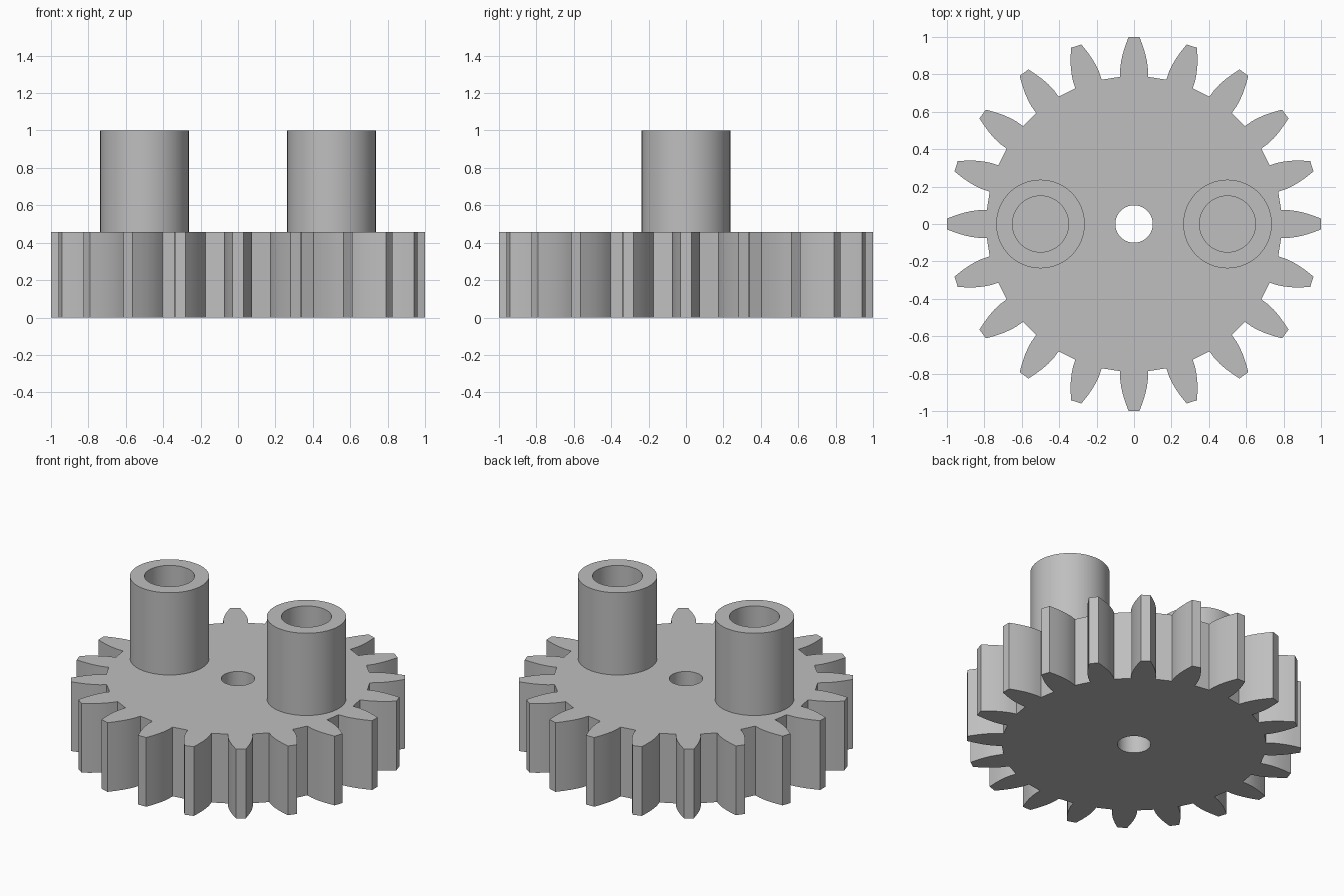
import bpy
import bmesh
from math import sin, cos, tau, radians

cube = bpy.data.objects.get("Cube")
if cube:
    bpy.data.objects.remove(cube, do_unlink=True)

TEETH = 20
GEAR_TOP = 0.457
POST_TOP = 1.0

grey = bpy.data.materials.new("plain grey")
grey.use_nodes = True
color = (0.52, 0.52, 0.52, 1)
grey.diffuse_color = color
grey.node_tree.nodes["Principled BSDF"].inputs["Base Color"].default_value = color


def circle(radius, sides=64):
    return [(radius * cos(tau * i / sides), radius * sin(tau * i / sides))
            for i in range(sides)]


def gear_outline():
    # One tooth flank as (distance from axle, half width), root to tip
    flank = [(0.787, 0.074), (0.83, 0.074), (0.87, 0.069),
             (0.91, 0.060), (0.955, 0.046), (1.0, 0.029)]
    tooth = [(r, -w) for r, w in flank] + [(r, w) for r, w in reversed(flank)]
    points = []
    for i in range(TEETH):
        c, s = cos(tau * i / TEETH), sin(tau * i / TEETH)
        points += [(x * c - y * s, x * s + y * c) for x, y in tooth]
    return points


def prism(name, outlines, bottom, top, x=0):
    """Extrude an outer outline with an inner hole between two heights."""
    bm = bmesh.new()
    edges = []
    for outline in outlines:
        verts = [bm.verts.new((px, py, bottom)) for px, py in outline]
        edges += [bm.edges.new((verts[i - 1], verts[i])) for i in range(len(verts))]
    bmesh.ops.triangle_fill(bm, edges=edges, use_beauty=True)
    raised = bmesh.ops.extrude_face_region(bm, geom=bm.faces[:], use_keep_orig=True)
    moved = [g for g in raised["geom"] if isinstance(g, bmesh.types.BMVert)]
    bmesh.ops.translate(bm, verts=moved, vec=(0, 0, top - bottom))
    bmesh.ops.recalc_face_normals(bm, faces=bm.faces[:])
    mesh = bpy.data.meshes.new(name)
    bm.to_mesh(mesh)
    bm.free()
    mesh.materials.append(grey)
    obj = bpy.data.objects.new(name, mesh)
    obj.location.x = x
    bpy.context.collection.objects.link(obj)
    return obj


# Toothed wheel with its axle hole
parts = [prism("gear_wheel", [gear_outline(), circle(0.1)], 0, GEAR_TOP)]

# Two hollow posts standing on the wheel, bored down to its top face
for side, x in (("left", 0.5), ("right", -0.5)):
    parts.append(prism(side + "_post", [circle(0.237), circle(0.15)],
                       GEAR_TOP - 0.02, POST_TOP, x))

# Smooth round walls, crisp rims and tooth corners
bpy.ops.object.select_all(action="DESELECT")
for part in parts:
    part.select_set(True)
bpy.context.view_layer.objects.active = parts[0]
bpy.ops.object.shade_smooth_by_angle(angle=radians(25))
